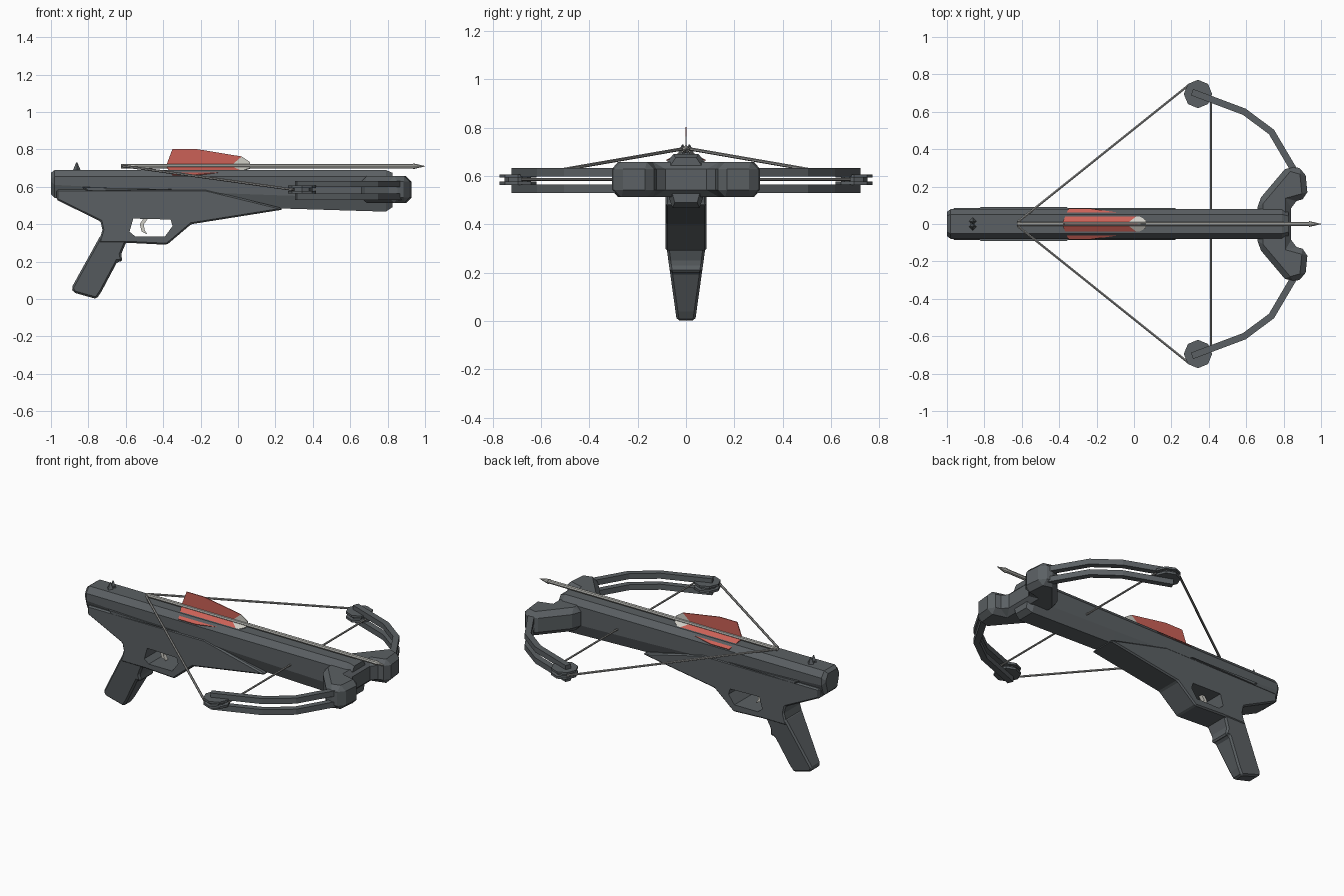
import bpy, bmesh, math
from mathutils import Vector

if "Cube" in bpy.data.objects:
    bpy.data.objects.remove(bpy.data.objects["Cube"], do_unlink=True)


def material(name, rgb):
    m = bpy.data.materials.new(name)
    m.use_nodes = True
    m.diffuse_color = (*rgb, 1)
    m.node_tree.nodes["Principled BSDF"].inputs["Base Color"].default_value = (*rgb, 1)
    return m


GREY = material("dark grey", (0.105, 0.118, 0.126))
STEEL = material("light steel", (0.46, 0.46, 0.43))
CORD = material("cord grey", (0.3, 0.3, 0.29))
RED = material("red", (0.6, 0.12, 0.095))
PALE = material("pale grey", (0.62, 0.61, 0.56))


def finish(bm, name, mat, bevel=0):
    bmesh.ops.recalc_face_normals(bm, faces=bm.faces)
    me = bpy.data.meshes.new(name)
    bm.to_mesh(me)
    bm.free()
    me.materials.append(mat)
    ob = bpy.data.objects.new(name, me)
    bpy.context.collection.objects.link(ob)
    if bevel:
        mod = ob.modifiers.new("Bevel", "BEVEL")
        mod.width, mod.segments, mod.limit_method = bevel, 1, "ANGLE"
    return ob


def loft(name, rings, mat, bevel=0):
    """Skin a list of equal-length point rings and cap the ends."""
    bm = bmesh.new()
    loops = [[bm.verts.new(p) for p in ring] for ring in rings]
    n = len(loops[0])
    for a, b in zip(loops, loops[1:]):
        for i in range(n):
            j = (i + 1) % n
            bm.faces.new((a[i], a[j], b[j], b[i]))
    bm.faces.new(loops[0])
    bm.faces.new(loops[-1])
    return finish(bm, name, mat, bevel)


def side_prism(name, pts, half, mat, bevel=0):
    """Extrude an x-z outline across y; half may be a function of z."""
    w = half if callable(half) else lambda z: half
    return loft(name, [[(x, s * w(z), z) for x, z in pts] for s in (-1, 1)], mat, bevel)


def flat_prism(name, pts, z0, z1, mat, bevel=0):
    """Extrude an x-y outline upward."""
    return loft(name, [[(x, y, z) for x, y in pts] for z in (z0, z1)], mat, bevel)


def rod(name, a, b, r, mat, sides=6, r2=None):
    a, b = Vector(a), Vector(b)
    bm = bmesh.new()
    bmesh.ops.create_cone(bm, cap_ends=True, segments=sides, radius1=r,
                          radius2=r if r2 is None else r2, depth=(b - a).length)
    rot = (b - a).to_track_quat("Z", "Y").to_matrix()
    for v in bm.verts:
        v.co = rot @ v.co + (a + b) / 2
    return finish(bm, name, mat)


# Barrel: octagonal section with chamfered ends
def section(x, bottom, top, w):
    half = [(0.65 * w, top), (w, top - 0.035), (w, bottom + 0.07), (0.7 * w, bottom)]
    return [(x, y, z) for y, z in half] + [(x, -y, z) for y, z in reversed(half)]


loft("barrel", [section(-1, 0.56, 0.675, 0.065), section(-0.98, 0.54, 0.69, 0.08),
                section(-0.2, 0.5, 0.69, 0.08), section(0.2, 0.485, 0.69, 0.08),
                section(0.79, 0.467, 0.69, 0.08), section(0.825, 0.49, 0.675, 0.066)], GREY)

# Stock with the trigger opening cut through it
stock = side_prism("stock", [
    (-0.97, 0.585), (-0.97, 0.53), (-0.735, 0.415), (-0.725, 0.37), (-0.745, 0.3),
    (-0.58, 0.3), (-0.38, 0.29), (-0.25, 0.4), (0.24, 0.478), (0.22, 0.49),
    (-0.17, 0.585)], 0.085, GREY, 0.014)
cutter = side_prism("trigger_opening", [
    (-0.56, 0.43), (-0.36, 0.425), (-0.35, 0.39), (-0.39, 0.335),
    (-0.55, 0.335), (-0.58, 0.36)], 0.2, GREY)
cut = stock.modifiers.new("Opening", "BOOLEAN")
cut.operation, cut.solver, cut.object = "DIFFERENCE", "EXACT", cutter
graph = bpy.context.evaluated_depsgraph_get()
cut_mesh = bpy.data.meshes.new_from_object(stock.evaluated_get(graph))
stock.modifiers.clear()
stock.data = cut_mesh
bpy.data.objects.remove(cutter, do_unlink=True)

# Grip tapers in width toward its foot
side_prism("grip", [
    (-0.735, 0.34), (-0.89, 0.06), (-0.88, 0.035), (-0.757, 0.0), (-0.73, 0.04),
    (-0.645, 0.2), (-0.617, 0.2), (-0.625, 0.24), (-0.595, 0.31), (-0.6, 0.34)],
    lambda z: 0.038 + 0.14 * z, GREY, 0.01)

# Trigger
side_prism("trigger", [
    (-0.5, 0.44), (-0.525, 0.4), (-0.515, 0.36), (-0.485, 0.345),
    (-0.5, 0.37), (-0.503, 0.4), (-0.475, 0.44)], 0.012, PALE)

# Tapered ridges along the stock sides
for side, s in (("right", -1), ("left", 1)):
    loft(side + "_ridge", [[(x, s * 0.07, z) for x, z in ((-0.84, 0.6), (-0.82, 0.575), (-0.33, 0.585))],
                           [(x, s * 0.09, z) for x, z in ((-0.82, 0.597), (-0.8, 0.58), (-0.36, 0.587))]], GREY)

# Rear sight: two pointed posts joined by a low bar
for side, s in (("right", -1), ("left", 1)):
    rod(side + "_sight_post", (-0.862, s * 0.014, 0.685), (-0.862, s * 0.014, 0.73), 0.022, GREY, 4, 0.003)
side_prism("sight_bar", [(-0.875, 0.685), (-0.85, 0.685), (-0.85, 0.7), (-0.875, 0.7)], 0.014, GREY)

# Riser block holding both limbs
arm = [(0.66, 0.12), (0.825, 0.315), (0.915, 0.29), (0.93, 0.14), (0.84, 0.115)]
flat_prism("riser", arm + [(x, -y) for x, y in reversed(arm)], 0.512, 0.658, GREY, 0.03)


# Limbs: paired flat strips following a bent path
def ribbon(path, half):
    pts = [Vector(p) for p in path]
    left, right = [], []
    for i, p in enumerate(pts):
        d = (pts[min(i + 1, len(pts) - 1)] - pts[max(i - 1, 0)]).normalized()
        n = Vector((-d.y, d.x)) * half
        left.append(p + n)
        right.append(p - n)
    return left + right[::-1]


NOCK = Vector((-0.62, 0, 0.712))
for side, s in (("right", -1), ("left", 1)):
    outline = ribbon([(0.31, s * 0.705), (0.59, s * 0.6), (0.735, s * 0.492), (0.86, s * 0.28)], 0.018)
    flat_prism(side + "_upper_limb", outline, 0.598, 0.632, GREY)
    flat_prism(side + "_lower_limb", outline, 0.53, 0.564, GREY)
    # Cam wheel: two discs, a narrow hub and an axle
    cx, cy = 0.342, s * 0.695
    for part, z0, z1, r in (("upper_cam_disc", 0.593, 0.606, 0.076), ("lower_cam_disc", 0.563, 0.577, 0.076),
                            ("cam_hub", 0.57, 0.6, 0.055), ("cam_axle", 0.53, 0.63, 0.012)):
        rod(side + "_" + part, (cx, cy, z0), (cx, cy, z1), r, GREY, 8)
    # Drawn string
    rod(side + "_string", (0.295, s * 0.745, 0.585), NOCK + Vector((0, s * 0.012, 0)), 0.007, CORD)
rod("cross_cable", (0.412, -0.68, 0.585), (0.412, 0.68, 0.585), 0.006, CORD)

# Arrow
rod("arrow_shaft", (-0.625, 0, 0.71), (0.94, 0, 0.71), 0.012, STEEL, 8)
rod("arrow_head", (0.935, 0, 0.71), (1.0, 0, 0.71), 0.016, STEEL, 8, 0.001)


# Three vanes around the shaft, each with a pale front tip
def vane(name, pts, angle, mat):
    out = Vector((0, math.sin(angle), math.cos(angle)))
    across = Vector((0, out.z, -out.y)) * 0.0025
    base = Vector((0, 0, 0.71))
    loft(name, [[base + Vector((x, 0, 0)) + out * r + across * k for x, r in pts] for k in (-1, 1)], mat)


for i, label in enumerate(("top", "left", "right")):
    a = i * math.tau / 3
    vane(label + "_vane", [(-0.385, 0), (-0.35, 0.093), (-0.23, 0.093), (0.02, 0.052), (-0.04, 0)], a, RED)
    vane(label + "_vane_tip", [(-0.04, 0), (0.02, 0.052), (0.065, 0.022), (0.065, 0)], a, PALE)
